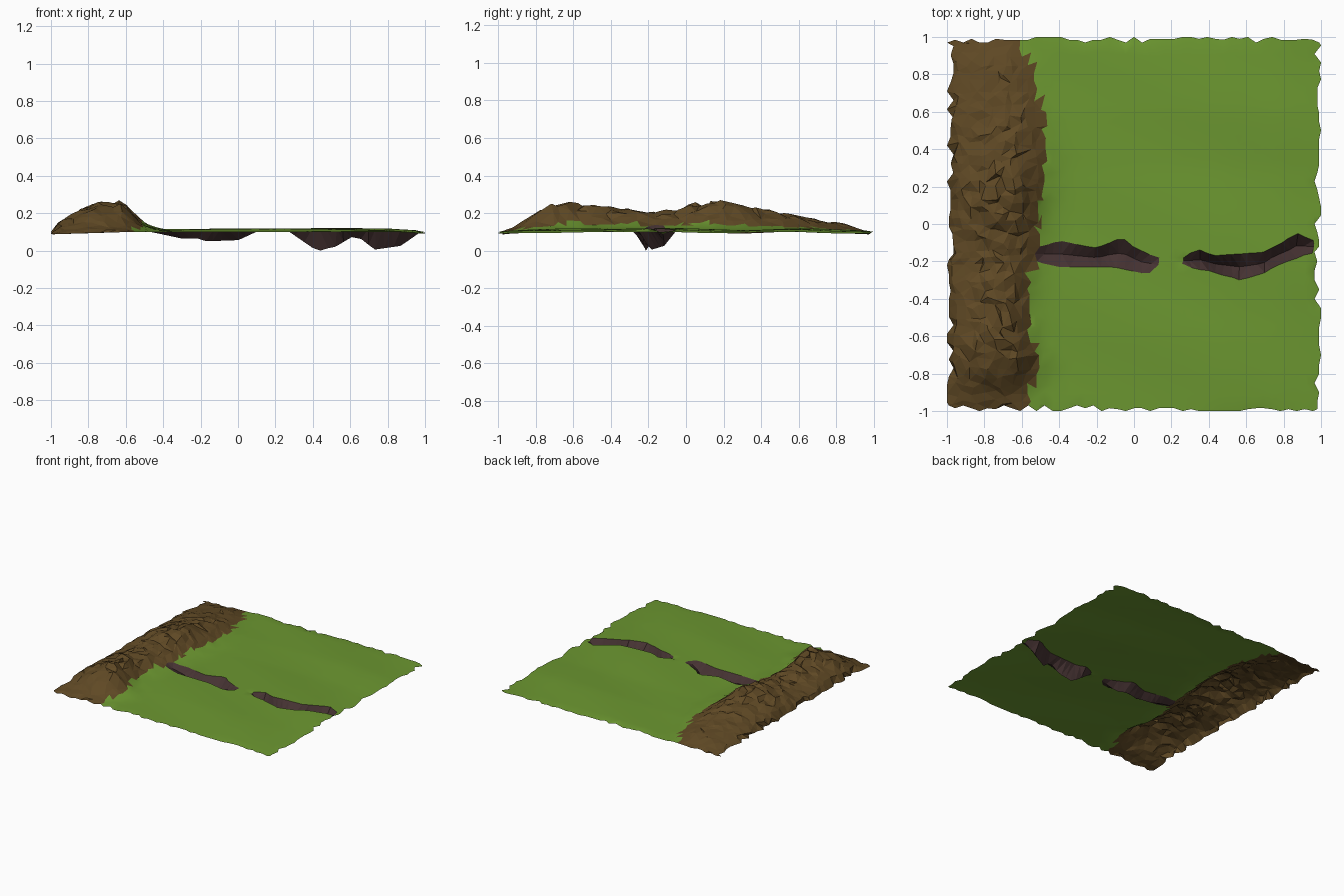
import bpy, bmesh, math, random

if "Cube" in bpy.data.objects:
    bpy.data.objects.remove(bpy.data.objects["Cube"])

random.seed(7)


def curve(pts):
    """Piecewise linear function through (x, value) points."""
    def f(x):
        if x <= pts[0][0]:
            return pts[0][1]
        for (a, va), (b, vb) in zip(pts, pts[1:]):
            if x <= b:
                return va + (vb - va) * (x - a) / (b - a)
        return pts[-1][1]
    return f


# Crack rims and floor along x
north = curve([(-1, -.16), (-.52, -.12), (-.4, -.09), (-.2, -.13), (-.06, -.07), (0, -.12), (.12, -.18),
               (.28, -.18), (.33, -.13), (.42, -.17), (.7, -.15), (.87, -.05), (.96, -.09), (1, -.09)])
south = curve([(-1, -.22), (-.52, -.2), (-.4, -.23), (-.1, -.23), (.08, -.27), (.12, -.22), (.28, -.21),
               (.31, -.24), (.4, -.25), (.57, -.3), (.68, -.27), (.75, -.23), (.93, -.16), (1, -.15)])
floor = curve([(-.52, .11), (-.42, .09), (-.28, .06), (-.23, .07), (-.18, .05), (0, .055), (.12, .11),
               (.26, .11), (.42, .0), (.52, .02), (.63, .085), (.73, .005), (.87, .025), (.97, .095)])
# Ridge foot line, crest height along y, and cross-section
foot = curve([(-1, -.58), (-.88, -.56), (-.75, -.5), (-.6, -.54), (-.4, -.57), (-.2, -.53), (0, -.5),
              (.4, -.48), (.6, -.49), (.85, -.55), (1, -.62)])
crest = curve([(-1, 0), (-.9, .035), (-.8, .11), (-.73, .155), (-.63, .16), (-.5, .14), (-.3, .12),
               (-.22, .09), (-.1, .11), (0, .135), (.12, .17), (.2, .165), (.4, .12), (.6, .08),
               (.75, .055), (.87, .045), (.95, .01), (1, 0)])
section = curve([(0, 0), (.06, .25), (.15, .45), (.3, .65), (.5, .93), (.66, .98), (.78, .85), (.9, .5),
                 (1, .22), (1.15, .05), (1.3, 0)])
# Gentle undulation of the meadow
ground_x = curve([(-1, .1), (-.5, .11), (.5, .117), (.8, .112), (1, .1)])
ground_y = curve([(-1, -.012), (-.6, 0), (-.2, .003), (.3, -.006), (.6, 0), (1, -.01)])


def height(x, y):
    u = (x + 1) / (foot(y) + 1)
    bump = crest(y) * section(u)
    z = ground_x(x) + ground_y(y) + .003 * math.sin(4 * x + 9 * y)
    return max(.085, z + bump + random.uniform(-.15, .1) * bump)


# Shared grid: its middle three rows follow the crack
COLS, LOW, HIGH = 46, 17, 24
ROWS = LOW + HIGH + 3
grid = []
for i in range(COLS + 1):
    col = []
    for j in range(ROWS):
        x = -1 + 2 * i / COLS
        s, n = south(x), north(x)
        if j <= LOW:
            y = -1 + (s + 1) * j / LOW
        elif j == LOW + 1:
            y = (s + n) / 2
        else:
            y = n + (1 - n) * (j - LOW - 2) / HIGH
        inner = 0 < i < COLS and 0 < j < ROWS - 1
        if inner:
            k = .02 if x < -.45 else .008
            x += random.uniform(-k, k)
            if not LOW <= j <= LOW + 2:
                y += random.uniform(-k, k)
        z = height(x, y)
        # ragged outline
        if i in (0, COLS):
            x *= 1 - random.choice((0, .01, .02, .035))
            z = min(z, .1)
        if j in (0, ROWS - 1):
            y *= 1 - random.choice((0, .01, .015, .03))
            z = min(z, .1)
        if j == LOW + 1 and inner and (-.52 < x < .12 or .26 < x < .97):
            z = floor(x)
        col.append((x, y, z))
    grid.append(col)
# pin the deepest point to the ground level
di = round((.42 + 1) / 2 * COLS)
grid[di][LOW + 1] = (*grid[di][LOW + 1][:2], 0)


def part_of(quad, j):
    cx = sum(p[0] for p in quad) / 4
    cy = sum(p[1] for p in quad) / 4
    if cx < foot(cy):
        return "ridge"
    if j in (LOW, LOW + 1) and (-.54 < cx < .12 or .27 < cx < .96):
        return "cracks"
    return "meadow"


def build(name, color, smooth):
    bm = bmesh.new()
    verts = {}
    for i in range(COLS):
        for j in range(ROWS - 1):
            keys = [(i, j), (i + 1, j), (i + 1, j + 1), (i, j + 1)]
            if part_of([grid[a][b] for a, b in keys], j) != name:
                continue
            for k in keys:
                if k not in verts:
                    verts[k] = bm.verts.new(grid[k[0]][k[1]])
            bm.faces.new([verts[k] for k in keys])
    bmesh.ops.triangulate(bm, faces=bm.faces[:])
    for f in bm.faces:
        f.smooth = smooth
    me = bpy.data.meshes.new(name)
    bm.to_mesh(me)
    bm.free()
    mat = bpy.data.materials.new(name + "_color")
    mat.diffuse_color = (*color, 1)
    mat.use_nodes = True
    mat.node_tree.nodes["Principled BSDF"].inputs["Base Color"].default_value = mat.diffuse_color
    me.materials.append(mat)
    bpy.context.collection.objects.link(bpy.data.objects.new(name, me))


build("meadow", (.15, .31, .03), True)
build("ridge", (.115, .066, .018), False)
build("cracks", (.06, .032, .032), False)
